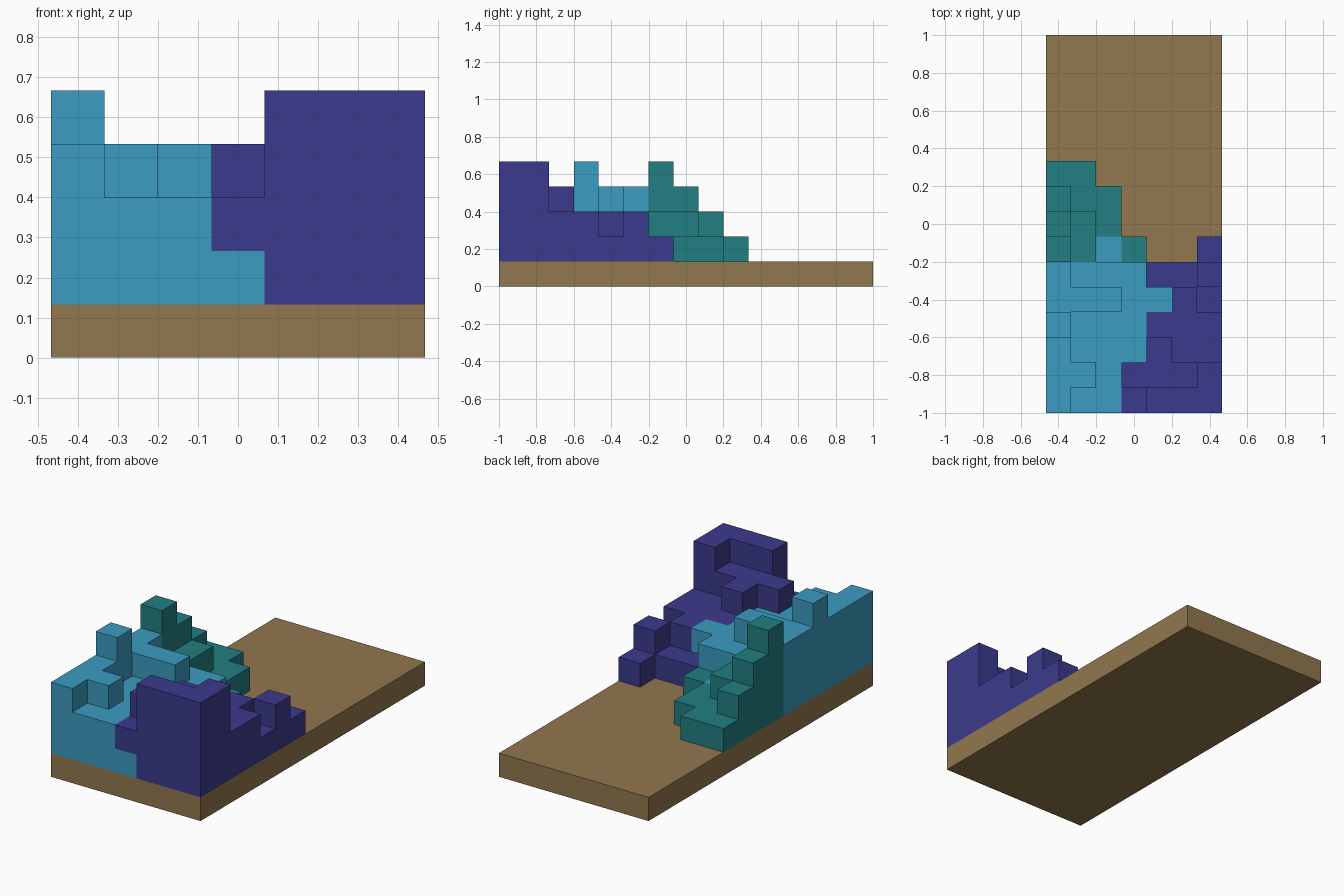
import bpy, bmesh, math
from mathutils import Vector

old = bpy.data.objects.get("Cube")
if old:
    bpy.data.objects.remove(old, do_unlink=True)

UNIT = 2 / 15          # edge of one block
NX, NY = 7, 15         # blocks across and along

# Stack heights, one string per row from front to back (slab counts as 1)
HEIGHTS = ["4333555", "4434445"[:4] + "445", "4333433", "5333333", "4443332",
           "4333223", "5322112", "4321111", "3221111", "2211111"]
# Which pile each stack belongs to: c = light blue, p = purple, t = teal
PILES = ["cccpppp", "cccpppp", "ccccppp", "ccccppp", "cccccpp",
         "ccccppp", "ttct--p", "ttt----", "ttt----", "tt-----"]


def material(name, rgb):
    """Flat material from 0-255 display values."""
    col = [((c / 255 + 0.055) / 1.055) ** 2.4 for c in rgb] + [1]
    mat = bpy.data.materials.new(name)
    mat.use_nodes = True
    mat.diffuse_color = col
    mat.node_tree.nodes["Principled BSDF"].inputs["Base Color"].default_value = col
    return mat


# Fill the block grid: ground slab first, then the piles
cells = {(x, y, 0): "b" for x in range(NX) for y in range(NY)}
for y, row in enumerate(HEIGHTS):
    for x, height in enumerate(row):
        for z in range(1, int(height)):
            cells[x, y, z] = PILES[y][x]
cells[3, 0, 1] = "c"   # light blue foot under the purple corner

AXES = [Vector((1, 0, 0)), Vector((0, 1, 0)), Vector((0, 0, 1))]


def build(name, key, mat):
    """Skin the exposed sides of one pile and merge its flat faces."""
    bm = bmesh.new()
    for cell, owner in cells.items():
        if owner != key:
            continue
        centre = Vector(cell) + Vector((0.5 - NX / 2, 0.5 - NY / 2, 0.5))
        for k in range(3):
            for sign in (1, -1):
                n = AXES[k] * sign
                if tuple(int(c) for c in Vector(cell) + n) in cells:
                    continue
                u, v = AXES[(k + 1) % 3], AXES[(k + 2) % 3]
                if sign < 0:
                    u, v = v, u
                corners = (-u - v, u - v, u + v, v - u)
                bm.faces.new([bm.verts.new((centre + (n + c) / 2) * UNIT)
                              for c in corners])
    bmesh.ops.remove_doubles(bm, verts=bm.verts, dist=0.001)
    bmesh.ops.dissolve_limit(bm, angle_limit=math.radians(1),
                             verts=bm.verts, edges=bm.edges)
    mesh = bpy.data.meshes.new(name)
    bm.to_mesh(mesh)
    bm.free()
    mesh.materials.append(mat)
    bpy.context.collection.objects.link(bpy.data.objects.new(name, mesh))


build("ground_slab", "b", material("earth brown", (145, 119, 78)))
build("light_blue_blocks", "c", material("light blue", (59, 156, 192)))
build("purple_blocks", "p", material("deep purple", (60, 58, 141)))
build("teal_blocks", "t", material("dark teal", (34, 126, 129)))
